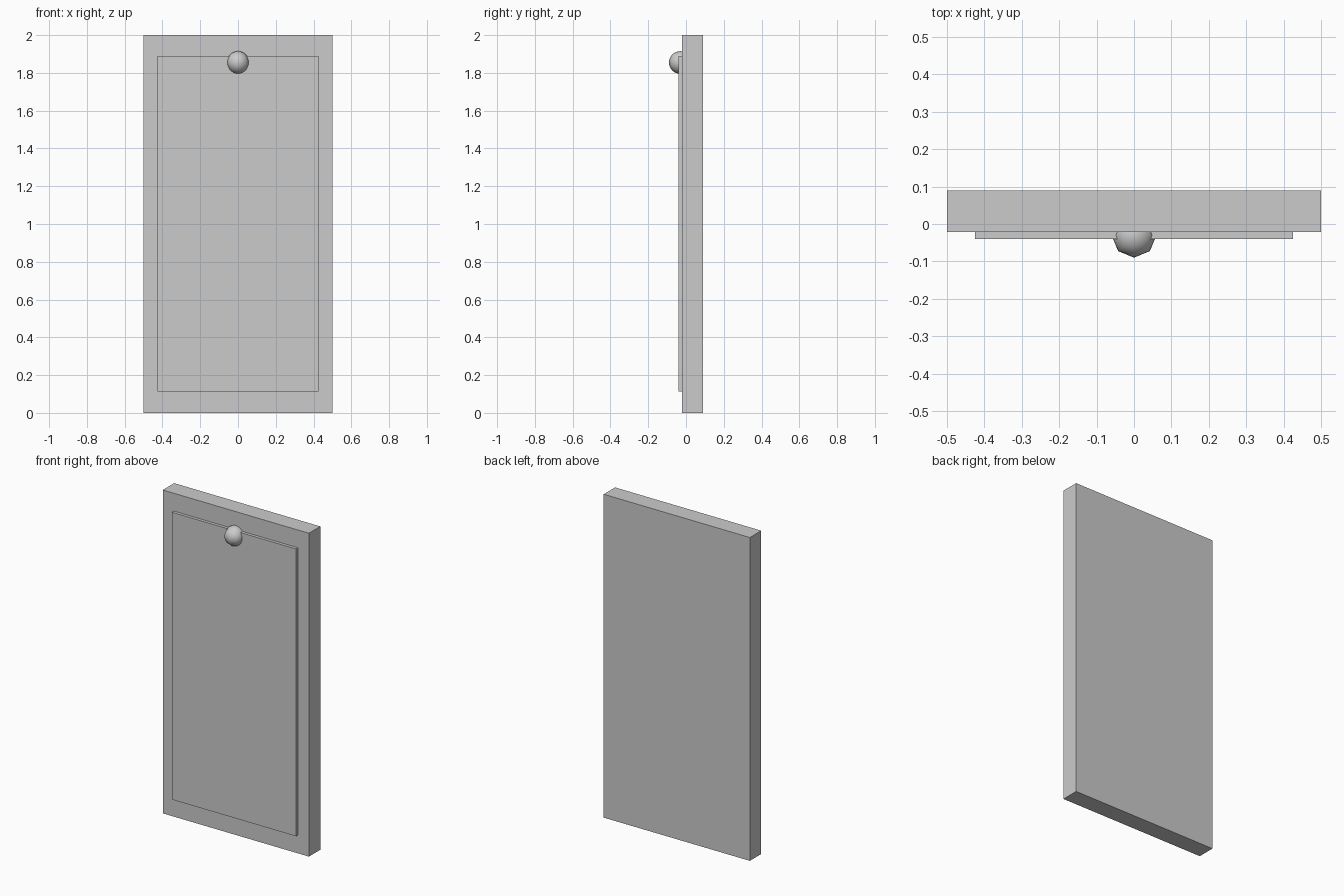
import bpy

if "Cube" in bpy.data.objects:
    bpy.data.objects.remove(bpy.data.objects["Cube"])


def box(name, lo, hi):
    """Axis-aligned box between two corners."""
    bpy.ops.mesh.primitive_cube_add(size=1, location=[(a + b) / 2 for a, b in zip(lo, hi)])
    ob = bpy.context.object
    ob.name = name
    ob.scale = [b - a for a, b in zip(lo, hi)]
    bpy.ops.object.transform_apply(location=False, rotation=False, scale=True)
    return ob


# Door slab and thin raised panel on its front
box("door_slab", (-0.5, -0.021, 0), (0.5, 0.09, 2))
box("front_panel", (-0.425, -0.04, 0.113), (0.425, -0.021, 1.89))

# Eight-sided smooth-shaded knob, half sunk into the panel
bpy.ops.mesh.primitive_uv_sphere_add(segments=8, ring_count=16, radius=0.06,
                                     location=(0, -0.03, 1.855))
bpy.context.object.name = "knob"
bpy.ops.object.shade_smooth()
